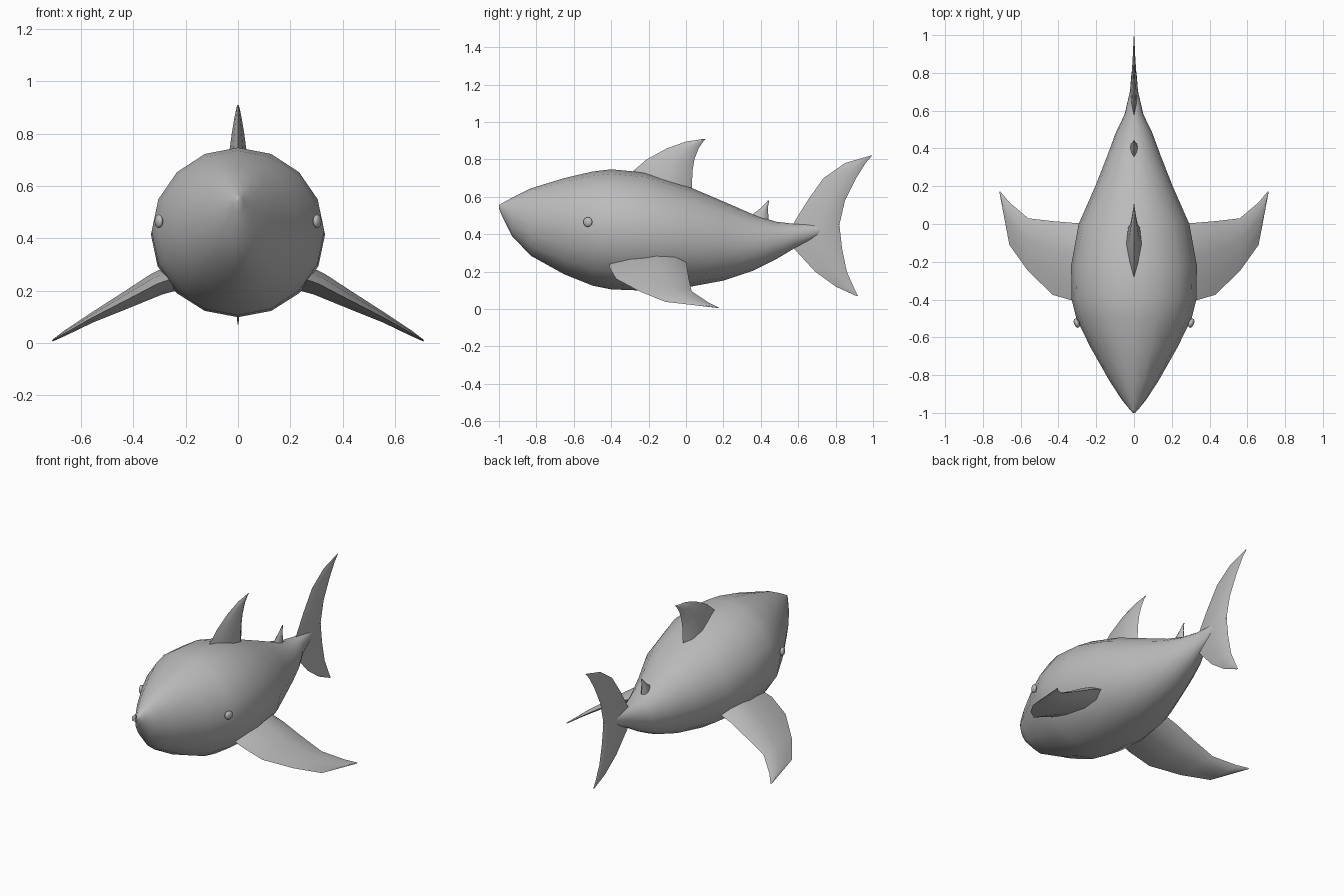
import bpy, bmesh, math
from mathutils import Vector

old = bpy.data.objects.get("Cube")
if old:
    bpy.data.objects.remove(old, do_unlink=True)

grey = bpy.data.materials.new("shark grey")
grey.use_nodes = True
grey.diffuse_color = (0.5, 0.5, 0.5, 1)
grey.node_tree.nodes["Principled BSDF"].inputs["Base Color"].default_value = (0.5, 0.5, 0.5, 1)


def finish(name, bm, angle=60):
    bmesh.ops.recalc_face_normals(bm, faces=bm.faces)
    mesh = bpy.data.meshes.new(name)
    bm.to_mesh(mesh)
    bm.free()
    mesh.materials.append(grey)
    ob = bpy.data.objects.new(name, mesh)
    bpy.context.collection.objects.link(ob)
    bpy.ops.object.select_all(action='DESELECT')
    ob.select_set(True)
    bpy.context.view_layer.objects.active = ob
    bpy.ops.object.shade_smooth_by_angle(angle=math.radians(angle))
    return ob


def loft(name, rings):
    """Skin a list of equal-length point rings and cap both ends."""
    bm = bmesh.new()
    loops = [[bm.verts.new(p) for p in ring] for ring in rings]
    n = len(loops[0])
    for a, b in zip(loops, loops[1:]):
        for i in range(n):
            j = (i + 1) % n
            bm.faces.new((a[i], a[j], b[j], b[i]))
    bm.faces.new(loops[0])
    bm.faces.new(loops[-1])
    return finish(name, bm)


def blade(front, back, half):
    """Teardrop fin section: (chord position, thickness offset) pairs."""
    chord = back - front
    upper = [(0.25, 0.6), (0.6, 1), (0.85, 0.75)]
    pts = [(0, 0)] + upper + [(1, 0)] + [(t, -w) for t, w in reversed(upper)]
    return [(front + chord * t, half * w) for t, w in pts]


def upright_fin(name, sections):
    return loft(name, [[(w, y, z) for y, w in blade(f, b, h)] for z, f, b, h in sections])


# Body: elliptical rings as (y, bottom, top, half width)
stations = [
    (-1.0, .54, .555, .006), (-.985, .50, .565, .02), (-.93, .39, .595, .065),
    (-.83, .285, .645, .13), (-.65, .185, .70, .232), (-.50, .125, .735, .305),
    (-.40, .105, .747, .33), (-.22, .098, .73, .333), (0, .115, .66, .293),
    (.20, .152, .575, .205), (.36, .205, .505, .142), (.48, .265, .467, .098),
    (.58, .325, .455, .05), (.70, .385, .454, .022), (.82, .44, .452, .004)]
SIDES = 16
rings = []
for y, low, high, w in stations:
    mid, h = (low + high) / 2, (high - low) / 2
    rings.append([(w * math.cos(a), y, mid + h * math.sin(a))
                  for a in (math.tau * i / SIDES for i in range(SIDES))])
loft("body", rings)

# Upright fins: sections as (z, front y, back y, half thickness)
upright_fin("dorsal_fin", [
    (.60, -.32, .03, .045), (.69, -.31, .033, .04), (.74, -.28, .035, .032),
    (.80, -.21, .045, .024), (.86, -.10, .068, .014), (.895, 0, .092, .007),
    (.91, .10, .107, .002)])
upright_fin("small_back_fin", [
    (.45, .33, .44, .024), (.505, .355, .44, .018), (.54, .40, .437, .01),
    (.58, .438, .445, .002)])
upright_fin("tail_fin", [
    (.07, .91, .92, .002), (.12, .80, .895, .006), (.20, .69, .86, .01),
    (.32, .58, .835, .016), (.45, .57, .82, .02), (.58, .65, .85, .014),
    (.70, .735, .91, .009), (.78, .85, .96, .005), (.82, .985, .995, .002)])

# Side fins: sections as (x, z, front y, back y, half thickness)
side_sections = [
    (.20, .265, -.40, 0, .055), (.31, .225, -.41, .005, .045),
    (.43, .162, -.375, .015, .032), (.56, .095, -.25, .03, .018),
    (.66, .038, -.11, .115, .01), (.71, .008, .155, .175, .003)]
lean = Vector((.45, 0, .89))
for side, s in (("left", 1), ("right", -1)):
    fin_rings = []
    for x, z, f, b, h in side_sections:
        fin_rings.append([(s * (x + w * lean.x), y, z + w * lean.z)
                          for y, w in blade(f, b, h)])
    loft(side + "_side_fin", fin_rings)

    # Eyes: flattened spheres set into the head
    bm = bmesh.new()
    bmesh.ops.create_uvsphere(bm, u_segments=16, v_segments=8, radius=.026)
    eye = finish(side + "_eye", bm)
    eye.scale.x = .55
    eye.rotation_euler.z = s * math.radians(-22)
    eye.location = (s * .303, -.525, .465)
